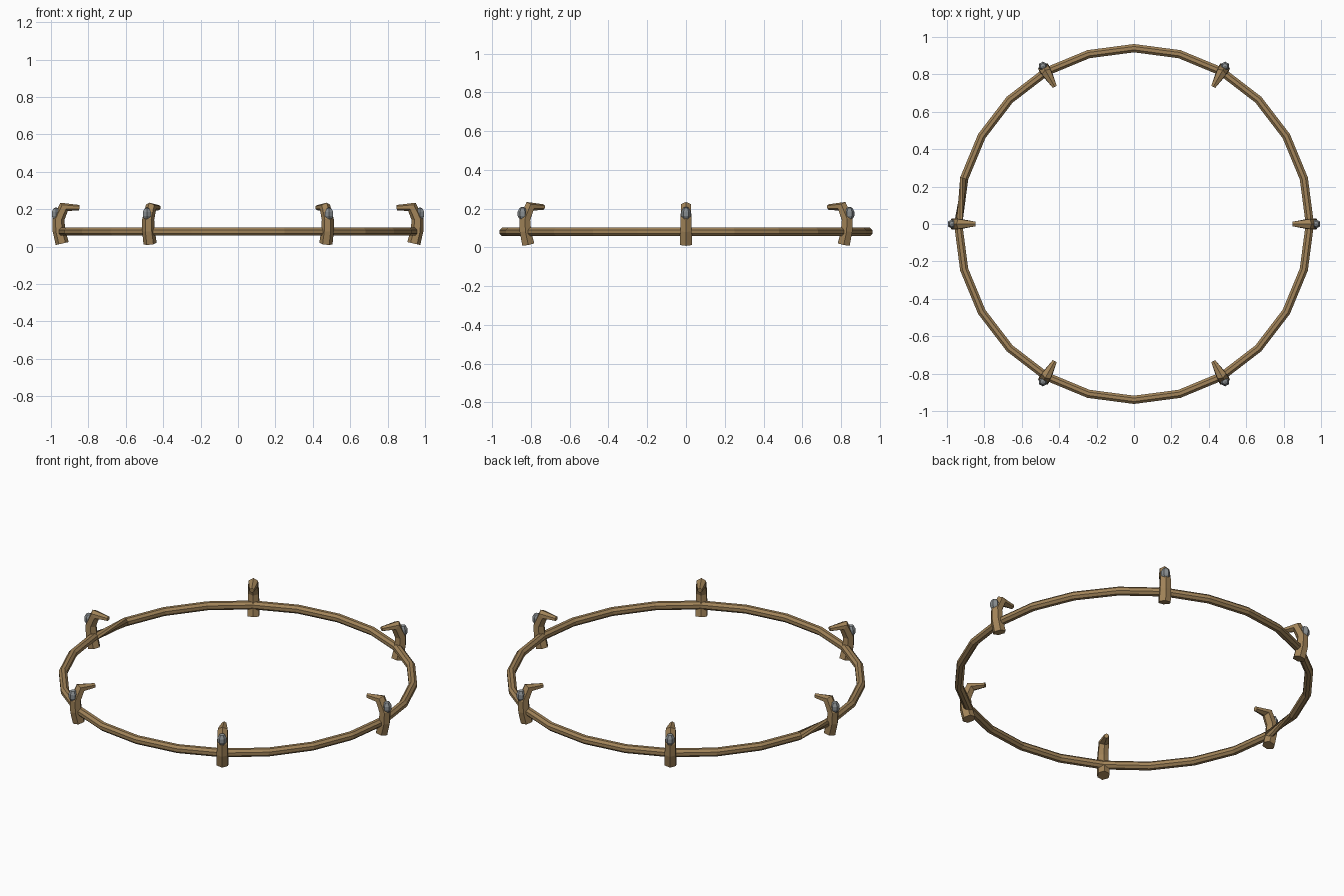
import bpy, bmesh, math
from mathutils import Vector, Matrix

if "Cube" in bpy.data.objects:
    bpy.data.objects.remove(bpy.data.objects["Cube"])

def material(name, rgb):
    m = bpy.data.materials.new(name)
    m.diffuse_color = (*rgb, 1)
    m.use_nodes = True
    m.node_tree.nodes["Principled BSDF"].inputs["Base Color"].default_value = m.diffuse_color
    return m

bone = material("bone", (0.36, 0.23, 0.10))
stone = material("stone", (0.25, 0.27, 0.28))

def finish(bm, name, mat):
    bmesh.ops.recalc_face_normals(bm, faces=bm.faces)
    me = bpy.data.meshes.new(name)
    bm.to_mesh(me)
    bm.free()
    me.materials.append(mat)
    ob = bpy.data.objects.new(name, me)
    bpy.context.collection.objects.link(ob)
    return ob

def bridge(bm, a, b, shift=0):
    n = len(a)
    for i in range(n):
        j = (i + 1) % n
        bm.faces.new((a[i], a[j], b[(j + shift) % n], b[(i + shift) % n]))

# Hoop: 24 straight segments, with a twisted seam on the left
SIDES, STEPS, R, r, Z = 8, 24, 0.94, 0.024, 0.08
bm = bmesh.new()
loops = []
for k in range(STEPS):
    a = math.pi + math.tau * k / STEPS
    out = Vector((math.cos(a), math.sin(a), 0))
    loop = []
    for i in range(SIDES):
        t = math.tau * (i + 0.5) / SIDES
        loop.append(bm.verts.new(out * (R + r * math.cos(t)) + Vector((0, 0, Z + r * math.sin(t)))))
    loops.append(loop)
for k in range(STEPS):
    bridge(bm, loops[k], loops[(k + 1) % STEPS], 2 if k == STEPS - 1 else 0)
finish(bm, "hoop", bone)

# Claw path in the radial plane: (distance out, height, radius, tangent angle)
claw_path = [(0.940, 0.016, 0.0355, 77), (0.957, 0.085, 0.034, 80),
             (0.960, 0.145, 0.032, 98), (0.930, 0.212, 0.030, 138),
             (0.848, 0.208, 0.014, 186)]

def make_claw(turn):
    bm = bmesh.new()
    prev = None
    rings = []
    for x, z, rad, ang in claw_path:
        a = math.radians(ang)
        side = Vector((math.sin(a), 0, -math.cos(a)))
        ring = []
        for i in range(6):
            t = math.tau * i / 6
            p = Vector((x, 0, z)) + side * rad * math.cos(t) + Vector((0, rad * math.sin(t), 0))
            ring.append(bm.verts.new(turn @ p))
        if prev:
            bridge(bm, prev, ring)
        rings.append(ring)
        prev = ring
    bm.faces.new(rings[0])
    bm.faces.new(rings[-1])
    finish(bm, "claw", bone)

# Stone bead on the outside of each claw
def make_bead(turn):
    bm = bmesh.new()
    m = turn @ Matrix.Translation((0.974, 0, 0.174)) @ Matrix.Diagonal((0.026, 0.026, 0.036, 1))
    bmesh.ops.create_uvsphere(bm, u_segments=6, v_segments=5, radius=1, matrix=m)
    finish(bm, "bead", stone)

for k in range(6):
    turn = Matrix.Rotation(math.tau * k / 6, 4, 'Z')
    make_claw(turn)
    make_bead(turn)
